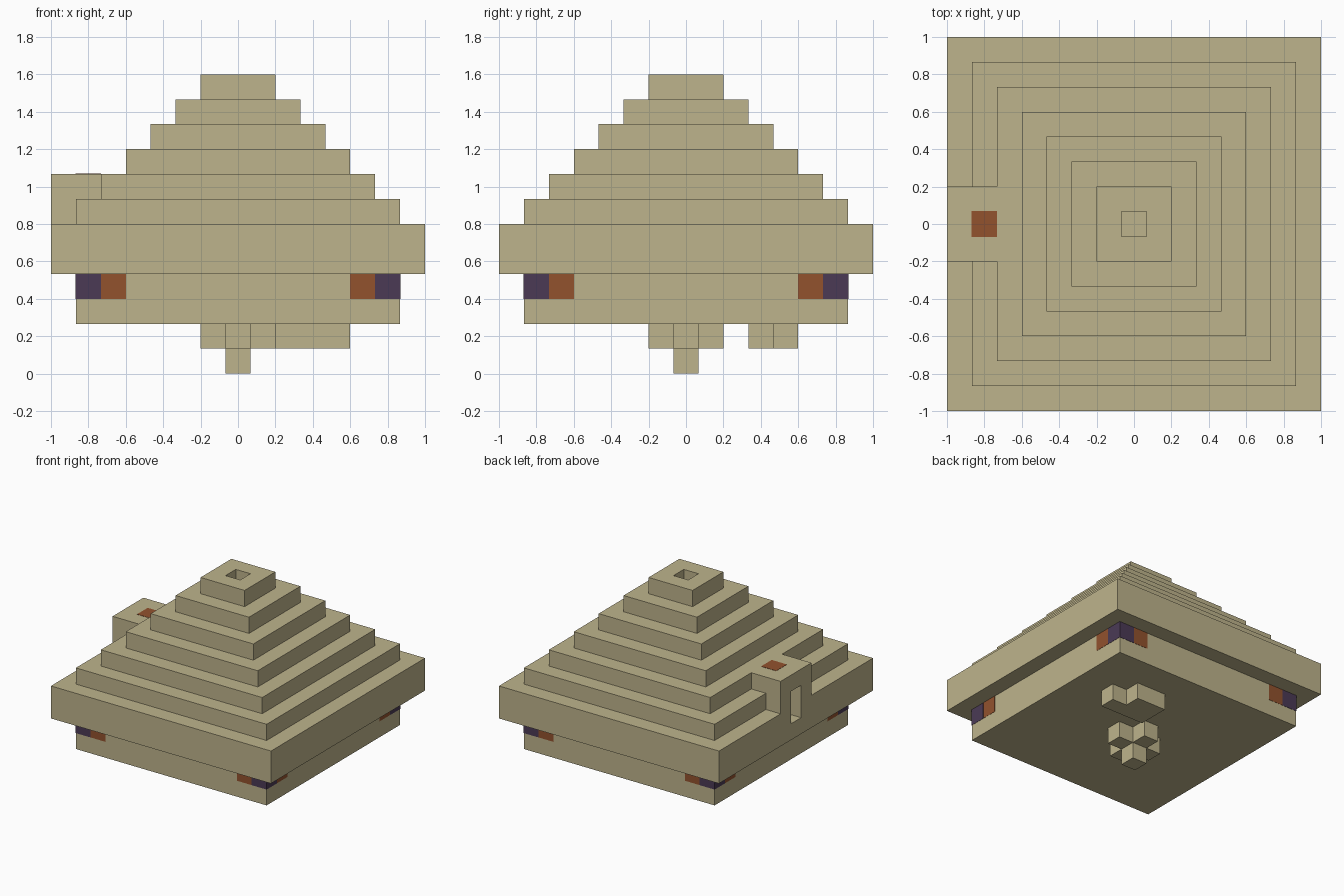
import bpy, bmesh, math
from mathutils import Matrix, Vector

U = 2 / 15  # one block

if "Cube" in bpy.data.objects:
    bpy.data.objects.remove(bpy.data.objects["Cube"], do_unlink=True)


def make_material(name, rgb):
    mat = bpy.data.materials.new(name)
    mat.use_nodes = True
    mat.diffuse_color = (*rgb, 1)
    bsdf = next(n for n in mat.node_tree.nodes if n.type == 'BSDF_PRINCIPLED')
    bsdf.inputs["Base Color"].default_value = (*rgb, 1)
    bsdf.inputs["Roughness"].default_value = 0.9
    return mat


SAND = make_material("sandstone", (0.515, 0.456, 0.262))
ORANGE = make_material("orange clay", (0.288, 0.085, 0.027))
PURPLE = make_material("purple clay", (0.07, 0.042, 0.091))


def finish(bm, name, mat):
    bmesh.ops.recalc_face_normals(bm, faces=bm.faces)
    mesh = bpy.data.meshes.new(name)
    bm.to_mesh(mesh)
    bm.free()
    mesh.materials.append(mat)
    obj = bpy.data.objects.new(name, mesh)
    bpy.context.collection.objects.link(obj)
    return obj


def box(name, lo, hi, mat, grow=0.0):
    """Box between two corners given in blocks, optionally grown outward."""
    a, b = Vector(lo) * U, Vector(hi) * U
    size = b - a + Vector((grow, grow, grow)) * 2
    bm = bmesh.new()
    bmesh.ops.create_cube(bm, size=1,
                          matrix=Matrix.Translation((a + b) / 2) @ Matrix.Diagonal((*size, 1)))
    return finish(bm, name, mat)


def prism(name, outline, z0, z1, mat):
    """Upright prism from a plan outline given in blocks."""
    bm = bmesh.new()
    base = bm.faces.new([bm.verts.new((x * U, y * U, z0 * U)) for x, y in outline])
    top = bmesh.ops.extrude_face_region(bm, geom=[base])["geom"]
    verts = [v for v in top if isinstance(v, bmesh.types.BMVert)]
    bmesh.ops.translate(bm, verts=verts, vec=(0, 0, (z1 - z0) * U))
    return finish(bm, name, mat)


def square_loft(name, profile, mat):
    """Closed solid of square rings, each (half width, height) in blocks."""
    bm = bmesh.new()
    rings = [[bm.verts.new((sx * h * U, sy * h * U, z * U))
              for sx, sy in ((-1, -1), (1, -1), (1, 1), (-1, 1))] for h, z in profile]
    for low, high in zip(rings, rings[1:]):
        for i in range(4):
            j = (i + 1) % 4
            bm.faces.new((low[i], low[j], high[j], high[i]))
    bm.faces.new(rings[0][::-1])
    bm.faces.new(rings[-1])
    return finish(bm, name, mat)


def combine(target, other, operation):
    mod = target.modifiers.new(operation, 'BOOLEAN')
    mod.operation, mod.solver, mod.object = operation, 'EXACT', other
    bpy.context.view_layer.objects.active = target
    bpy.ops.object.modifier_apply(modifier=mod.name)
    bpy.data.objects.remove(other, do_unlink=True)


# Stepped body: recessed base, wide slab, then shrinking tiers
profile = [(6.5, 2), (6.5, 4), (7.5, 4), (7.5, 6)]
for tier in range(6):
    half = 6.5 - tier
    profile += [(half, 6 + tier), (half, 7 + tier)]
body = square_loft("stepped_body", profile, SAND)

# Entrance tower, doorway and open shaft at the peak
combine(body, box("entrance_tower", (-7.5, -1.5, 5), (-4.5, 1.5, 8), SAND), 'UNION')
combine(body, box("doorway", (-8.5, -0.5, 5), (-4.5, 0.5, 7), SAND), 'DIFFERENCE')
combine(body, box("roof_shaft", (-0.5, -0.5, 3), (0.5, 0.5, 13), SAND), 'DIFFERENCE')

# Merge leftover coplanar faces
bm = bmesh.new()
bm.from_mesh(body.data)
bmesh.ops.remove_doubles(bm, verts=bm.verts, dist=1e-5)
bmesh.ops.dissolve_limit(bm, angle_limit=math.radians(1), verts=bm.verts, edges=bm.edges)
bm.to_mesh(body.data)
bm.free()

# Coloured corner blocks, a hair proud of the base walls
PROUD = 0.002
for sx, side in ((-1, "right"), (1, "left")):
    for sy, end in ((-1, "front"), (1, "back")):
        for kind, cx, cy, mat in (("corner", 6, 6, PURPLE),
                                  ("front_accent", 5, 6, ORANGE),
                                  ("side_accent", 6, 5, ORANGE)):
            x, y = sx * cx, sy * cy
            grow = PROUD if kind == "corner" else PROUD * 0.9
            box(f"{end}_{side}_{kind}", (x - 0.5, y - 0.5, 3), (x + 0.5, y + 0.5, 4), mat, grow)

# Orange inlay on the tower roof
box("roof_inlay", (-6.5, -0.5, 7.9), (-5.5, 0.5, 8), ORANGE, PROUD)

# Cross-shaped pit under the floor with a deeper centre
a, b = 0.5, 1.5
cross = [(-a, -b), (a, -b), (a, -a), (b, -a), (b, a), (a, a),
         (a, b), (-a, b), (-a, a), (-b, a), (-b, -a), (-a, -a)]
prism("pit_cross", cross, 1, 2, SAND)
box("pit_bottom", (-a, -a, 0), (a, a, 1), SAND)

# Small L-shaped cellar beside the pit
prism("cellar", [(1.5, 2.5), (4.5, 2.5), (4.5, 3.5), (3.5, 3.5), (3.5, 4.5), (1.5, 4.5)],
      1, 2, SAND)
